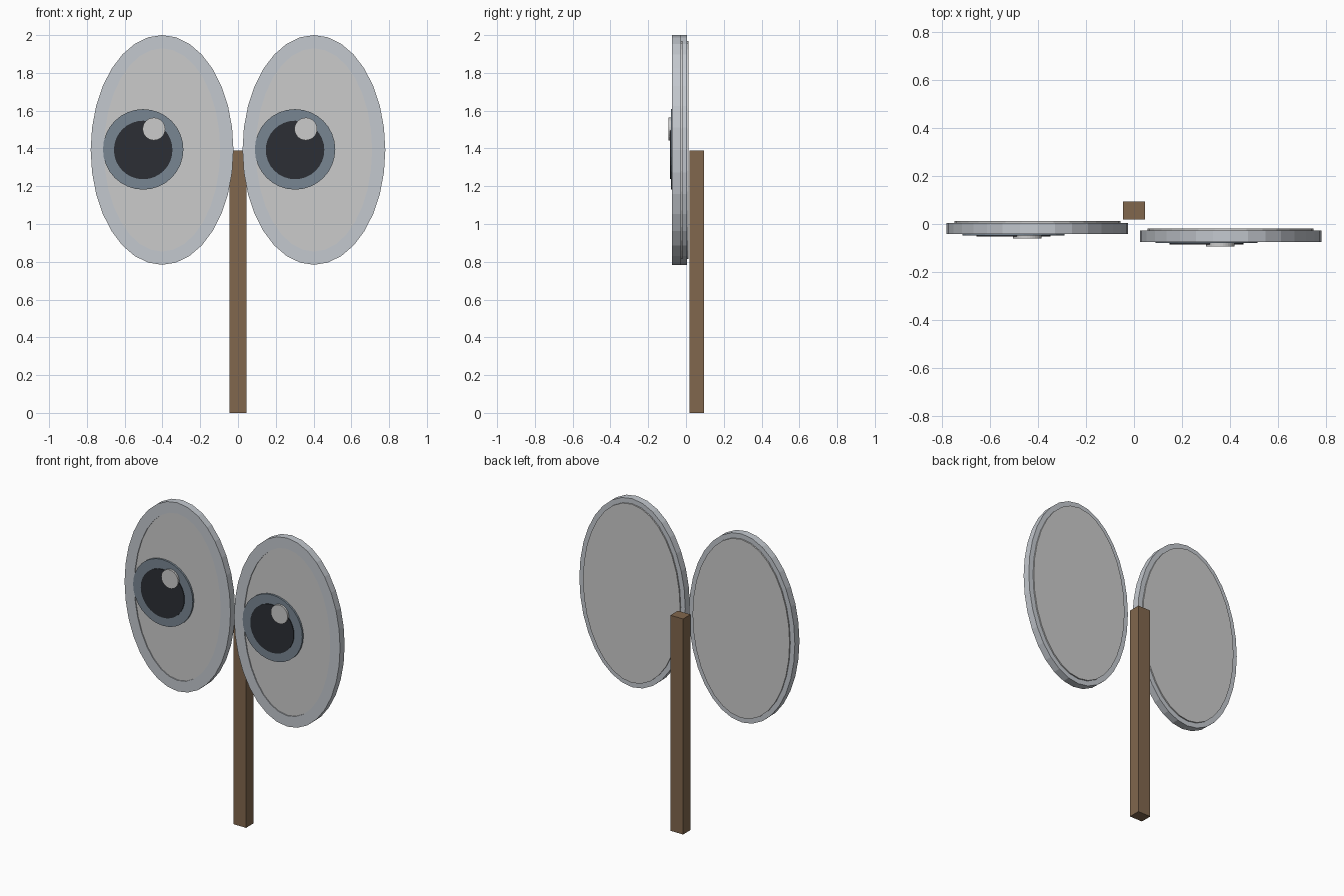
import bpy, bmesh, math

if "Cube" in bpy.data.objects:
    bpy.data.objects.remove(bpy.data.objects["Cube"])


def material(name, rgb):
    m = bpy.data.materials.new(name)
    m.diffuse_color = (*rgb, 1)
    m.use_nodes = True
    m.node_tree.nodes["Principled BSDF"].inputs["Base Color"].default_value = m.diffuse_color
    return m


RIM = material("rim_grey", (0.55, 0.58, 0.62))
WHITE = material("eye_white", (0.66, 0.68, 0.68))
IRIS = material("iris_blue", (0.19, 0.24, 0.29))
PUPIL = material("pupil_dark", (0.025, 0.028, 0.035))
WOOD = material("wood", (0.22, 0.135, 0.075))


def ellipse_stack(name, x, z, rx, rz, profile, mat, sides=32, ring=False):
    """Stack of ellipses facing -y; profile = (inset, y) from front to back."""
    bm = bmesh.new()
    loops = []
    for inset, y in profile:
        loops.append([bm.verts.new((x + (rx - inset) * math.cos(2 * math.pi * i / sides), y,
                                    z + (rz - inset) * math.sin(2 * math.pi * i / sides)))
                      for i in range(sides)])
    pairs = list(zip(loops, loops[1:]))
    if ring:
        pairs.append((loops[-1], loops[0]))
    else:
        bm.faces.new(loops[0])
        bm.faces.new(loops[-1])
    for a, b in pairs:
        for i in range(sides):
            j = (i + 1) % sides
            bm.faces.new((a[i], a[j], b[j], b[i]))
    bmesh.ops.recalc_face_normals(bm, faces=bm.faces)
    mesh = bpy.data.meshes.new(name)
    bm.to_mesh(mesh)
    bm.free()
    mesh.materials.append(mat)
    ob = bpy.data.objects.new(name, mesh)
    bpy.context.collection.objects.link(ob)
    return ob


def eye(side, x, front):
    z, rx, rz = 1.392, 0.378, 0.608
    back = front + 0.047
    # Outer rim with a shallow recess in front
    ellipse_stack(side + "_eye_rim", x, z, rx, rz,
                  [(0.07, front + 0.012), (0.07, front), (0, front), (0, back), (0.032, back)],
                  RIM, ring=True)
    # White plate, slightly recessed in front and proud at the back
    ellipse_stack(side + "_eye_white", x, z, rx, rz,
                  [(0.068, front + 0.006), (0.032, back - 0.004), (0.032, back + 0.008)], WHITE)
    # Stacked iris, pupil and highlight discs
    for part, dx, dz, r, y, mat in (("iris", -0.1, 0.003, 0.213, -0.006, IRIS),
                                    ("pupil", -0.1, 0, 0.155, -0.011, PUPIL),
                                    ("highlight", -0.043, 0.111, 0.06, -0.019, WHITE)):
        ellipse_stack(f"{side}_{part}", x + dx, z + dz, r, r,
                      [(0, front + y), (0, front + 0.008)], mat)


eye("left", -0.402, -0.042)
eye("right", 0.402, -0.074)

# Square wooden post behind the eyes
bpy.ops.mesh.primitive_cube_add(size=1, location=(0, 0.056, 0.695))
post = bpy.context.object
post.name = "post"
post.scale = (0.09, 0.076, 1.39)
post.data.materials.append(WOOD)
